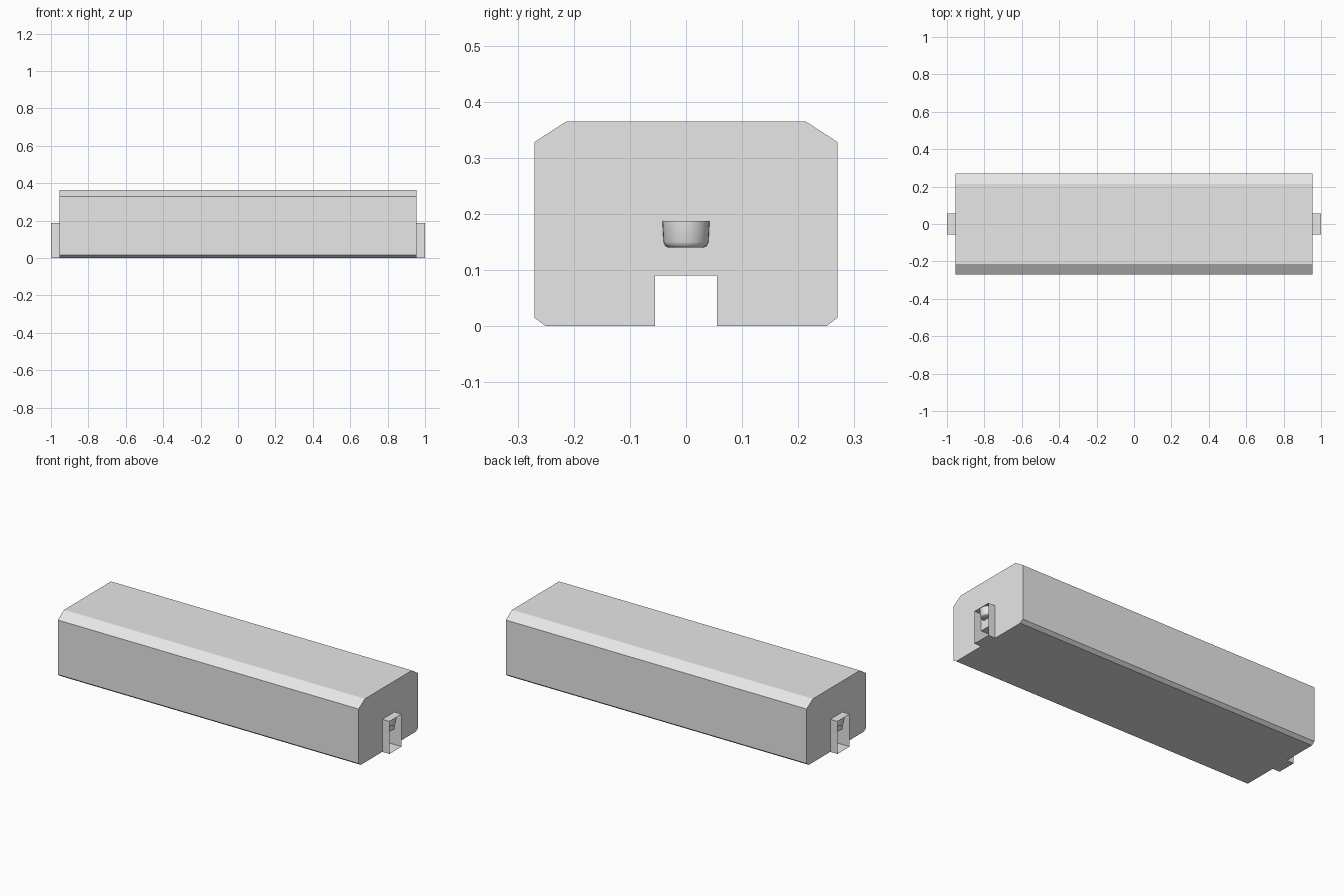
import bpy, bmesh, math
from mathutils import Vector

cube = bpy.data.objects.get("Cube")
if cube:
    bpy.data.objects.remove(cube)

grey = bpy.data.materials.new("light_grey")
grey.use_nodes = True
colour = (0.8, 0.8, 0.8, 1)
grey.diffuse_color = colour
grey.node_tree.nodes["Principled BSDF"].inputs["Base Color"].default_value = colour

END, TIP = 0.955, 1.0          # body end and bracket tip along x
SLOT, TUNNEL, CAP = 0.055, 0.09, 0.187


def finish(name, bm):
    mesh = bpy.data.meshes.new(name)
    bm.to_mesh(mesh)
    bm.free()
    mesh.materials.append(grey)
    obj = bpy.data.objects.new(name, mesh)
    bpy.context.collection.objects.link(obj)
    return obj


def extrude_profile(bm, points, x0, x1, closed):
    """Sweep a (y, z) outline along x, optionally capping both ends."""
    a = [bm.verts.new((x0, y, z)) for y, z in points]
    b = [bm.verts.new((x1, y, z)) for y, z in points]
    n = len(points)
    for i in range(n):
        j = (i + 1) % n
        bm.faces.new((a[i], a[j], b[j], b[i]))
    if closed:
        bm.faces.new(a)
        bm.faces.new(b)
        bmesh.ops.recalc_face_normals(bm, faces=bm.faces)


# Chamfered body with a channel along its underside
half = [(SLOT, TUNNEL), (SLOT, 0), (0.25, 0), (0.27, 0.015), (0.27, 0.328), (0.213, 0.365)]
outline = half + [(-y, z) for y, z in reversed(half)]
bm = bmesh.new()
extrude_profile(bm, outline, -END, END, True)
finish("body", bm)

# Sheet closing the channel from below
bm = bmesh.new()
corners = [(-END, -SLOT), (-END, SLOT), (END, SLOT), (END, -SLOT)]
bm.faces.new([bm.verts.new((x, y, 0)) for x, y in corners])
finish("channel_floor", bm)

for side, label in ((1, "left"), (-1, "right")):
    # Thin open sleeve at each end
    bm = bmesh.new()
    frame = [(-SLOT, 0), (SLOT, 0), (SLOT, CAP), (-SLOT, CAP)]
    extrude_profile(bm, frame, side * END, side * TIP, False)
    bmesh.ops.recalc_face_normals(bm, faces=bm.faces)
    finish(label + "_sleeve", bm)

    # Rounded boss hanging under the sleeve top
    bm = bmesh.new()
    rings = [(CAP, 0.042), (0.15, 0.040), (0.143, 0.037), (0.14, 0.031)]
    loops = []
    for z, r in rings:
        arc = [math.pi * (i / 16 - 0.5) for i in range(17)]
        loops.append([bm.verts.new((side * (END + r * math.cos(t)), r * math.sin(t), z)) for t in arc])
    for upper, lower in zip(loops, loops[1:]):
        for i in range(16):
            bm.faces.new((upper[i], upper[i + 1], lower[i + 1], lower[i]))
    bm.faces.new(loops[-1])
    bmesh.ops.recalc_face_normals(bm, faces=bm.faces)
    # Point the open shell's faces outward
    front = max(bm.faces, key=lambda f: side * f.calc_center_median().x)
    if front.normal.dot(Vector((side, 0, 0))) < 0:
        bmesh.ops.reverse_faces(bm, faces=bm.faces)
    boss = finish(label + "_boss", bm)
    bpy.ops.object.select_all(action="DESELECT")
    boss.select_set(True)
    bpy.context.view_layer.objects.active = boss
    bpy.ops.object.shade_smooth_by_angle(angle=math.radians(50))
